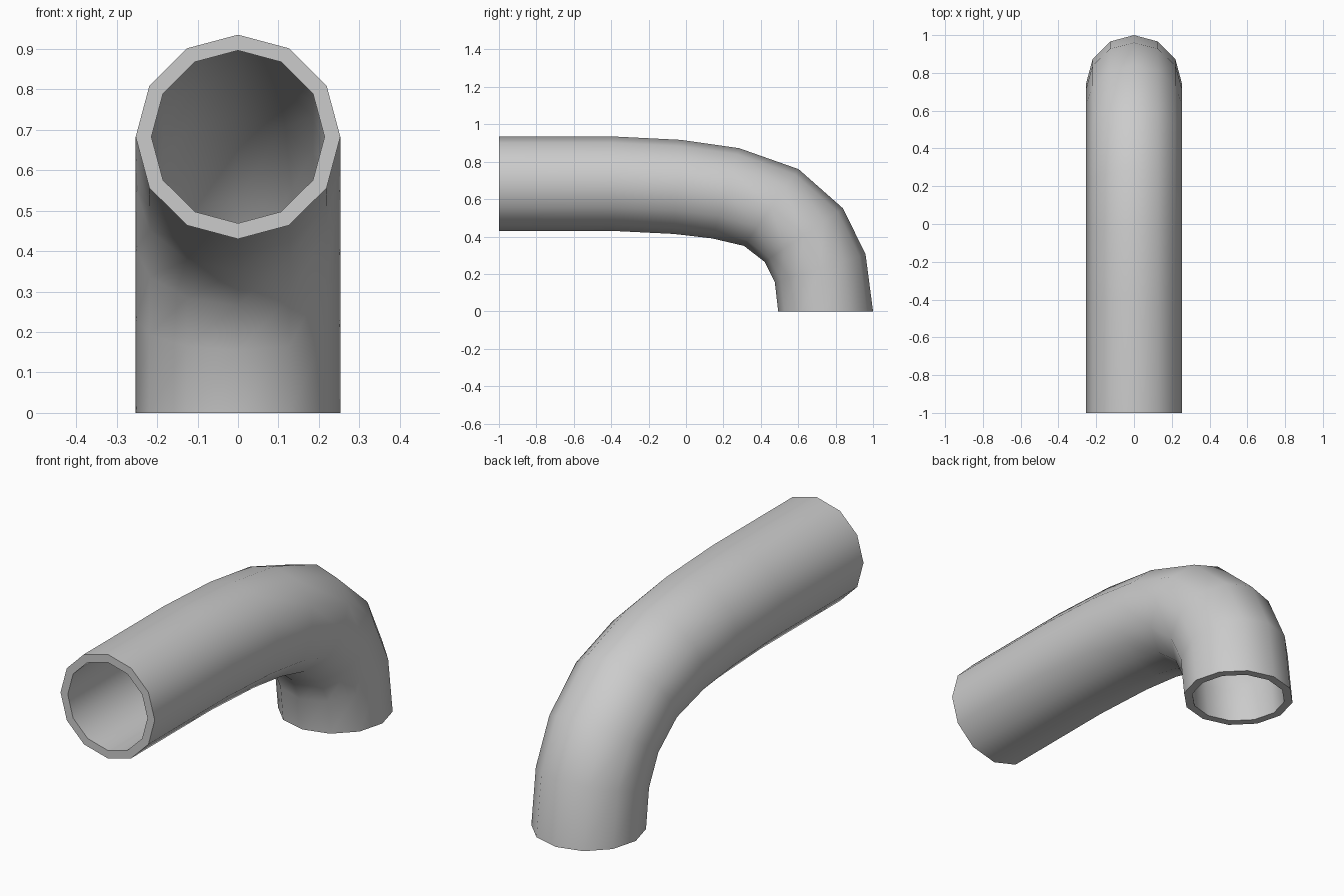
import bpy, bmesh, math
from mathutils import Vector

if "Cube" in bpy.data.objects:
    bpy.data.objects.remove(bpy.data.objects["Cube"])

SIDES = 12
RADIUS = 0.253
BORE = 0.846   # inner radius as a share of the outer radius

# Cross-sections along the bend: (outer-bend y, z), (inner-bend y, z)
SECTIONS = [
    ((-1.00, 0.935), (-1.00, 0.430)),
    ((-0.39, 0.935), (-0.39, 0.430)),
    ((-0.03, 0.917), (-0.065, 0.414)),
    ((0.285, 0.872), (0.140, 0.390)),
    ((0.602, 0.760), (0.310, 0.350)),
    ((0.840, 0.550), (0.420, 0.265)),
    ((0.960, 0.305), (0.475, 0.155)),
    ((1.000, 0.000), (0.493, 0.000)),
]


def ring(bm, outer, inner, scale):
    a, b = Vector((0, *outer)), Vector((0, *inner))
    mid, half = (a + b) / 2, (a - b) / 2
    verts = []
    for i in range(SIDES):
        t = math.tau * i / SIDES
        p = mid + half * scale * math.cos(t)
        p.x = RADIUS * scale * math.sin(t)
        verts.append(bm.verts.new(p))
    return verts


def bridge(bm, r1, r2):
    for i in range(SIDES):
        j = (i + 1) % SIDES
        bm.faces.new((r1[i], r1[j], r2[j], r2[i]))


# Hollow pipe: outer wall, inner wall and the two flat end rims
bm = bmesh.new()
outside = [ring(bm, o, i, 1.0) for o, i in SECTIONS]
inside = [ring(bm, o, i, BORE) for o, i in SECTIONS]
loop = outside + inside[::-1]
for k in range(len(loop)):
    bridge(bm, loop[k], loop[(k + 1) % len(loop)])
bmesh.ops.recalc_face_normals(bm, faces=bm.faces)

mesh = bpy.data.meshes.new("pipe_elbow")
bm.to_mesh(mesh)
bm.free()
pipe = bpy.data.objects.new("pipe_elbow", mesh)
bpy.context.collection.objects.link(pipe)

# Smooth walls, crisp rims
bpy.context.view_layer.objects.active = pipe
pipe.select_set(True)
bpy.ops.object.shade_smooth_by_angle(angle=math.radians(50))
